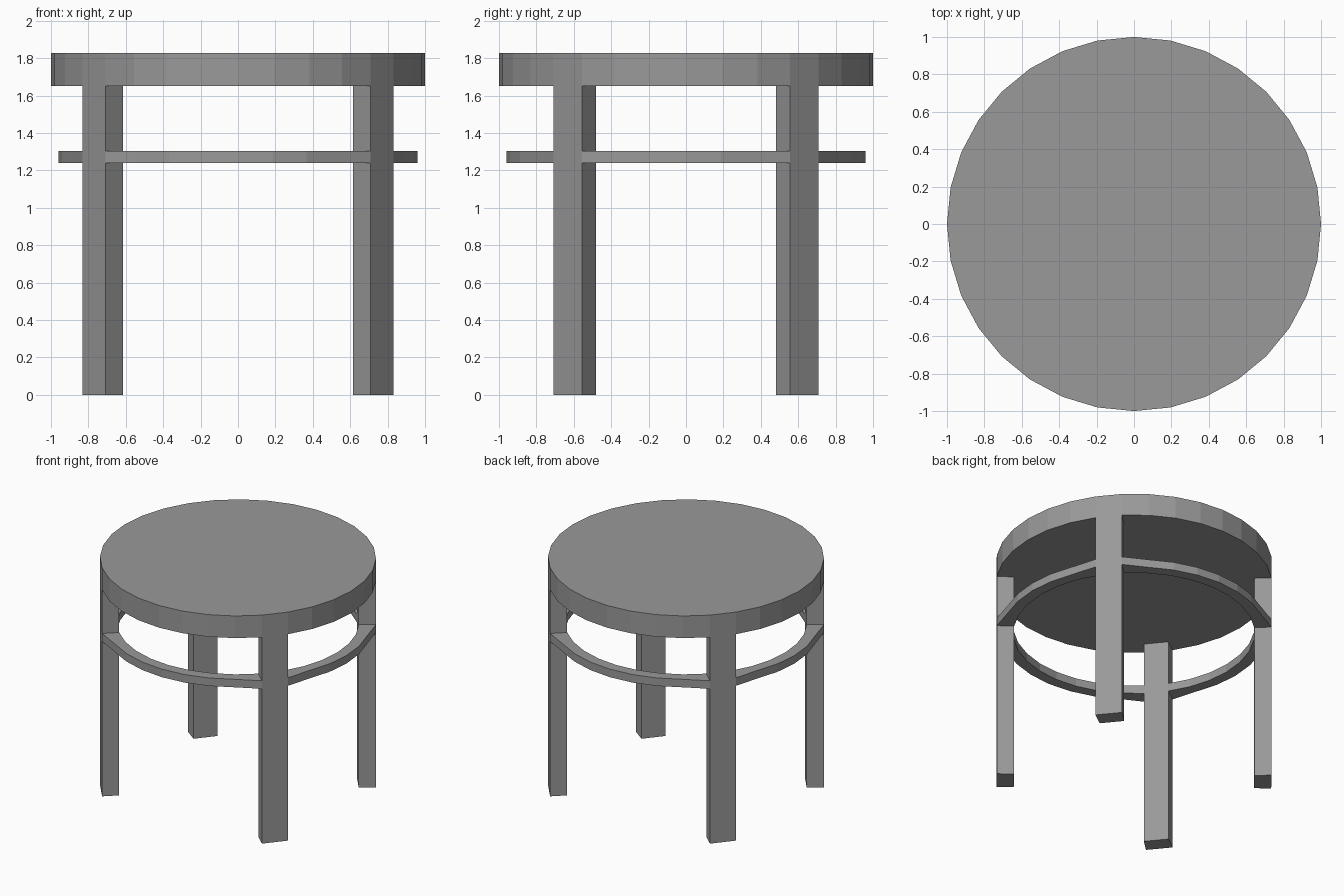
import bpy, bmesh
from math import sin, cos, tau

if "Cube" in bpy.data.objects:
    bpy.data.objects.remove(bpy.data.objects["Cube"])

SIDES = 32
INNER = 0.875         # inner radius of legs and hoop
SEAT_LOW, SEAT_TOP = 1.65, 1.827
RAIL_LOW, RAIL_TOP = 1.238, 1.302

# Dark grey finish
finish = bpy.data.materials.new("dark_grey")
finish.diffuse_color = (0.32, 0.32, 0.32, 1)
finish.use_nodes = True
finish.node_tree.nodes["Principled BSDF"].inputs["Base Color"].default_value = finish.diffuse_color


def point(step, radius, z):
    a = tau * step / SIDES
    return (radius * cos(a), radius * sin(a), z)


def sweep(name, sections):
    """Closed solid through matching cross-section loops."""
    bm = bmesh.new()
    loops = [[bm.verts.new(p) for p in s] for s in sections]
    n = len(loops[0])
    for a, b in zip(loops, loops[1:]):
        for i in range(n):
            j = (i + 1) % n
            bm.faces.new((a[i], a[j], b[j], b[i]))
    bm.faces.new(loops[0])
    bm.faces.new(loops[-1])
    bmesh.ops.recalc_face_normals(bm, faces=bm.faces)
    mesh = bpy.data.meshes.new(name)
    bm.to_mesh(mesh)
    bm.free()
    mesh.materials.append(finish)
    ob = bpy.data.objects.new(name, mesh)
    bpy.context.collection.objects.link(ob)
    return ob


def hoop_section(step, outer):
    return [point(step, INNER, RAIL_LOW), point(step, outer, RAIL_LOW),
            point(step, outer, RAIL_TOP), point(step, INNER, RAIL_TOP)]


# Round seat
sweep("seat", [[point(i, 1, z) for i in range(SIDES)] for z in (SEAT_LOW, SEAT_TOP)])

# Legs: one facet of the seat wide, in the four corners
legs = {"back_right_leg": 3, "back_left_leg": 12, "front_left_leg": 19, "front_right_leg": 28}
for name, s in legs.items():
    sweep(name, [[point(s - 0.03, INNER, z), point(s, 1, z),
                  point(s + 1, 1, z), point(s + 1.03, INNER, z)]
                 for z in (0, SEAT_LOW)])

# Hoop rails between the legs, flush with each leg and set in along the span
rails = {"right_rail": (-3, 3), "back_rail": (4, 12), "left_rail": (13, 19), "front_rail": (20, 28)}
for name, (start, end) in rails.items():
    sweep(name, [hoop_section(s, 1 if s in (start, end) else 0.96)
                 for s in range(start, end + 1)])
